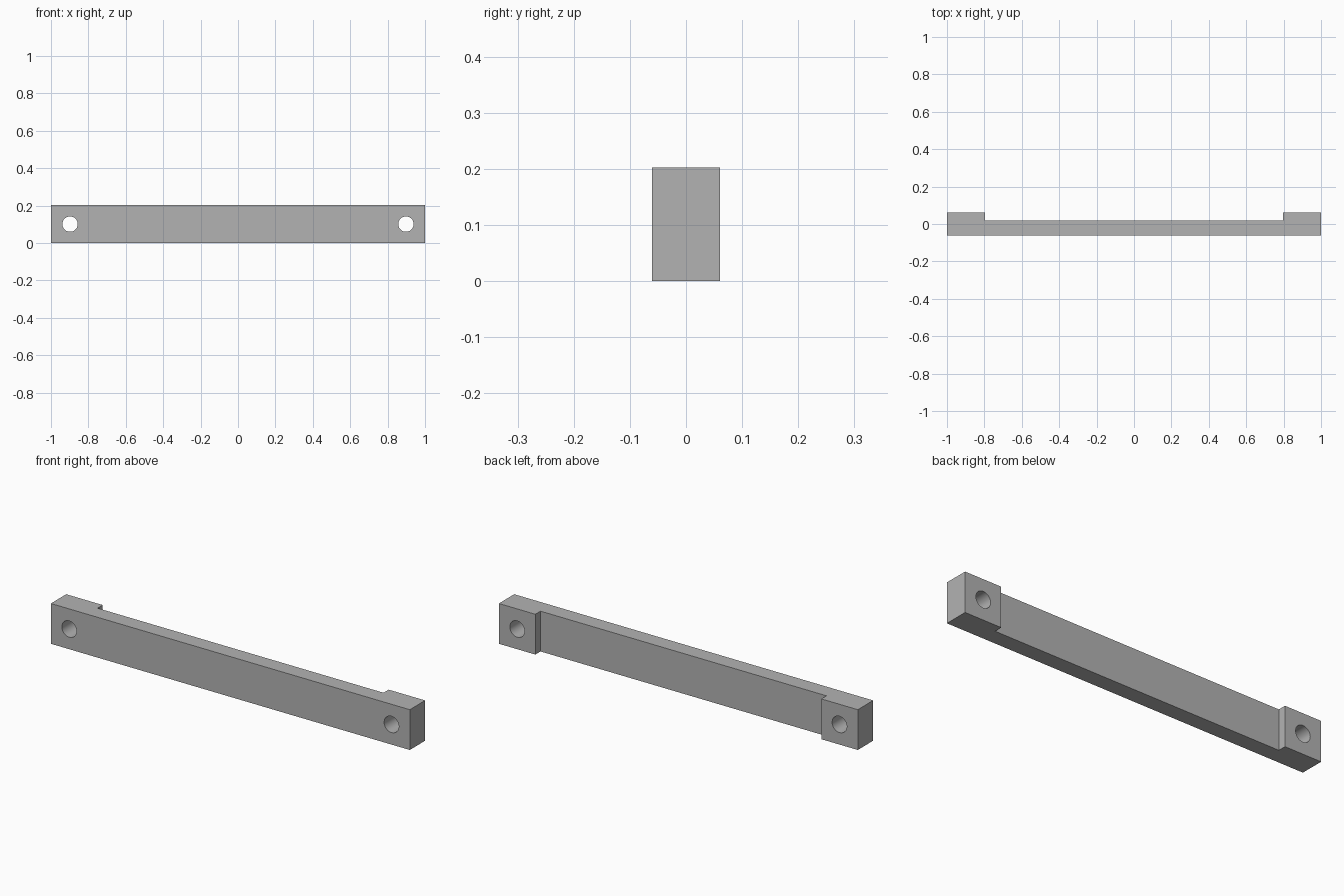
import bpy
import bmesh
from math import pi, radians
from mathutils import Matrix

cube = bpy.data.objects.get("Cube")
if cube:
    bpy.data.objects.remove(cube, do_unlink=True)

HEIGHT = 0.203
FRONT, BACK, RECESS = -0.061, 0.061, 0.02
END, INNER = 1.0, 0.797
HOLE_X, HOLE_R = 0.898, 0.041

grey = bpy.data.materials.new("plain grey")
grey.use_nodes = True
colour = (0.45, 0.45, 0.45, 1)
grey.diffuse_color = colour
grey.node_tree.nodes["Principled BSDF"].inputs["Base Color"].default_value = colour


def add_object(name, bm):
    bmesh.ops.recalc_face_normals(bm, faces=bm.faces)
    mesh = bpy.data.meshes.new(name)
    bm.to_mesh(mesh)
    bm.free()
    mesh.materials.append(grey)
    obj = bpy.data.objects.new(name, mesh)
    bpy.context.collection.objects.link(obj)
    return obj


# Handle bar: plan outline with a raised foot at each end, extruded upward
half = [(END, FRONT), (END, BACK), (INNER, BACK), (INNER, RECESS)]
outline = half + [(-x, y) for x, y in reversed(half)]
bm = bmesh.new()
face = bm.faces.new([bm.verts.new((x, y, 0)) for x, y in outline])
top = bmesh.ops.extrude_face_region(bm, geom=[face])["geom"]
bmesh.ops.translate(bm, vec=(0, 0, HEIGHT),
                    verts=[v for v in top if isinstance(v, bmesh.types.BMVert)])
bar = add_object("handle_bar", bm)

# Screw holes: one round cutter through each foot
bm = bmesh.new()
for side in (-1, 1):
    place = Matrix.Translation((side * HOLE_X, 0, HEIGHT / 2)) @ Matrix.Rotation(pi / 2, 4, "X")
    bmesh.ops.create_cone(bm, cap_ends=True, segments=48, radius1=HOLE_R,
                          radius2=HOLE_R, depth=0.3, matrix=place)
cutter = add_object("hole_cutter", bm)
cutter.hide_render = True

cut = bar.modifiers.new("screw_holes", "BOOLEAN")
cut.operation = "DIFFERENCE"
cut.solver = "EXACT"
cut.object = cutter

bpy.ops.object.select_all(action="DESELECT")
bpy.context.view_layer.objects.active = bar
bar.select_set(True)
bpy.ops.object.modifier_apply(modifier=cut.name)
bpy.data.objects.remove(cutter, do_unlink=True)
bpy.ops.object.shade_smooth_by_angle(angle=radians(30))
